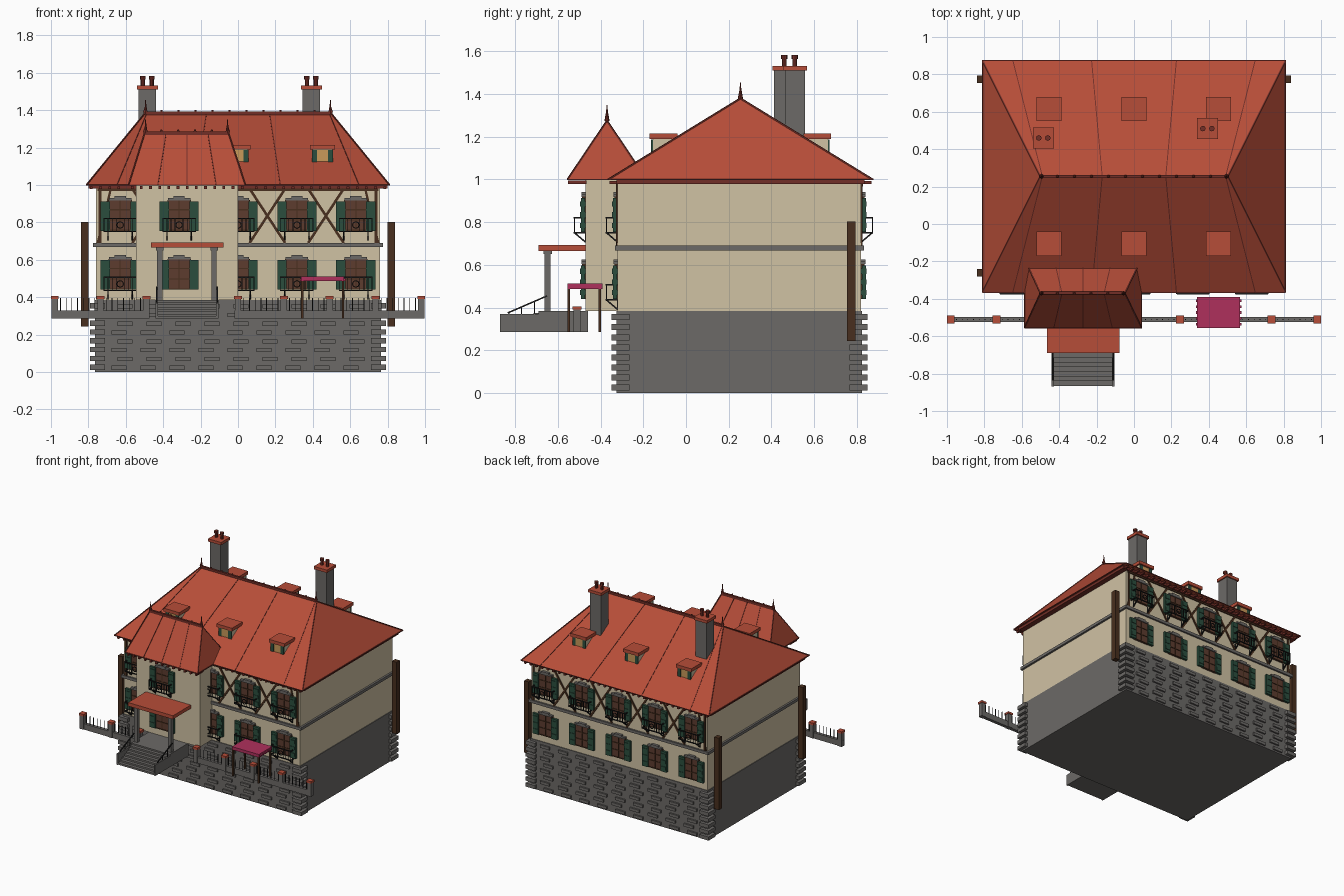
import bpy, bmesh, math
from mathutils import Vector, Matrix

if "Cube" in bpy.data.objects:
    bpy.data.objects.remove(bpy.data.objects["Cube"], do_unlink=True)


def material(name, *rgb):
    m = bpy.data.materials.new(name)
    m.use_nodes = True
    m.diffuse_color = (*rgb, 1)
    m.node_tree.nodes["Principled BSDF"].inputs["Base Color"].default_value = (*rgb, 1)
    return m


CREAM = material("cream_plaster", .63, .54, .37)
STONE = material("grey_stone", .15, .142, .135)
TILE = material("red_tile", .47, .075, .04)
TRIM = material("dark_red_trim", .17, .028, .02)
GREEN = material("shutter_green", .024, .076, .048)
PANE = material("window_brown", .11, .045, .028)
WOOD = material("timber_brown", .065, .028, .013)
IRON = material("black_iron", .012, .012, .012)
PINK = material("pink_canvas", .43, .03, .107)
TAN = material("dormer_tan", .58, .32, .1)


class Part:
    """Collects simple solids into one named object."""

    def __init__(self, name, mat):
        self.name, self.mat, self.bm = name, mat, bmesh.new()

    def box(self, x0, x1, y0, y1, z0, z1):
        size = Matrix.Diagonal((abs(x1 - x0), abs(y1 - y0), abs(z1 - z0), 1))
        mid = Matrix.Translation(((x0 + x1) / 2, (y0 + y1) / 2, (z0 + z1) / 2))
        bmesh.ops.create_cube(self.bm, matrix=mid @ size)
        return self

    def block(self, x, y, half, z0, z1):
        return self.box(x - half, x + half, y - half, y + half, z0, z1)

    def bar(self, a, b, w=.008):
        a, b = Vector(a), Vector(b)
        turn = (b - a).to_track_quat('Z', 'Y').to_matrix().to_4x4()
        size = Matrix.Diagonal((w, w, (b - a).length, 1))
        bmesh.ops.create_cube(self.bm, matrix=Matrix.Translation((a + b) / 2) @ turn @ size)
        return self

    def cone(self, x, y, z0, z1, r0, r1, sides=8):
        bmesh.ops.create_cone(self.bm, cap_ends=True, segments=sides, radius1=r0, radius2=r1,
                              depth=z1 - z0, matrix=Matrix.Translation((x, y, (z0 + z1) / 2)))
        return self

    def done(self):
        bmesh.ops.recalc_face_normals(self.bm, faces=self.bm.faces)
        mesh = bpy.data.meshes.new(self.name)
        self.bm.to_mesh(mesh)
        self.bm.free()
        mesh.materials.append(self.mat)
        obj = bpy.data.objects.new(self.name, mesh)
        bpy.context.scene.collection.objects.link(obj)


def hip_roof(name, x0, x1, y0, y1, z, r0, r1, top, seams):
    """Hipped roof with seams, ridge crest and finials."""
    mid = (y0 + y1) / 2
    roof = Part(name, TILE)
    pts = [(x0, y0, z), (x1, y0, z), (x1, y1, z), (x0, y1, z), (r0, mid, top), (r1, mid, top)]
    a, b, c, d, l, r = [roof.bm.verts.new(p) for p in pts]
    for face in ((a, b, r, l), (b, c, r), (c, d, l, r), (d, a, l), (d, c, b, a)):
        roof.bm.faces.new(face)
    roof.done()
    trim = Part(name + "_trim", TRIM)
    for i, p in enumerate(pts[:4]):
        trim.bar(p, pts[5 if i in (1, 2) else 4], .007)
        trim.bar(p, pts[(i + 1) % 4], .006)
    cx, half_eave, half_ridge = (x0 + x1) / 2, (x1 - x0) / 2, (r1 - r0) / 2
    for e, g in seams:
        for y in (y0, y1):
            trim.bar((cx + e * half_eave, y, z), (cx + g * half_ridge, mid, top), .005)
    trim.box(r0, r1, mid - .008, mid + .008, top - .008, top + .012)
    count = round((r1 - r0) / .09)
    for i in range(count + 1):
        trim.cone(r0 + (r1 - r0) * i / count, mid, top + .01, top + .022, .008, .004)
    for x in (r0 + .006, r1 - .006):
        trim.cone(x, mid, top, top + .035, .012, .006).cone(x, mid, top + .03, top + .075, .005, .002)
    trim.done()


# Main body
Part("stone_base", STONE).box(-.765, .765, -.325, .825, 0, .385).done()
Part("main_walls", CREAM).box(-.76, .76, -.32, .82, .385, .99).done()
Part("string_course", STONE).box(-.775, .775, -.333, .833, .668, .69).done()
Part("entrance_tower", CREAM).box(-.545, 0, -.47, -.3, .385, 1).done()

# Corner quoins and wall stones
quoins = Part("corner_quoins", STONE)
stones = Part("wall_stones", STONE)
for row in range(8):
    z = .012 + row * .047
    for sx in (-1, 1):
        for y, s in ((-.325, -1), (.825, 1)):
            quoins.box(sx * .71, sx * .79, y - s * .06, y + s * .024, z, z + .028)
    for col in range(-4, 5):
        for y, s in ((-.325, -1), (.825, 1)):
            x = col * .155 + (.015 if row % 2 else -.015)
            stones.box(x - .04, x + .04, y, y + s * .012, z, z + .022)
quoins.done()
stones.done()

# Roofs
hip_roof("main_roof", -.81, .81, -.365, .875, 1, -.5, .5, 1.38,
         [(-.8, -.98), (-.28, -.34), (.28, .34), (.8, .98)])
hip_roof("tower_roof", -.585, .04, -.555, -.185, 1, -.5, -.05, 1.275,
         [(-.5, -.5), (0, 0), (.5, .5)])
Part("eaves_board", TRIM).box(-.8, .8, -.325, .835, .98, .999).done()
rafters = Part("rafter_ends", TRIM)
for i in range(33):
    x = -.784 + i * .049
    rafters.box(x - .007, x + .007, .825, .868, .978, .992)
    if not -.6 < x < .05:
        rafters.box(x - .007, x + .007, -.358, -.315, .978, .992)
for i in range(13):
    x = -.566 + i * .049
    rafters.box(x - .007, x + .007, -.552, -.465, .978, .996)
rafters.done()

# Chimneys
for side, x, y in (("right", -.485, .46), ("left", .392, .51)):
    Part(side + "_chimney", STONE).block(x, y, .047, 1.12, 1.512).done()
    Part(side + "_chimney_cap", TILE).block(x, y, .056, 1.51, 1.532).done()
    pots = Part(side + "_chimney_pots", TRIM)
    for dx in (-.024, .024):
        pots.cone(x + dx, y, 1.53, 1.57, .011, .011).cone(x + dx, y, 1.565, 1.583, .015, .015)
    pots.done()

# Dormers, mirrored about the ridge
ridge = .255
body, cap = Part("dormer_walls", CREAM), Part("dormer_caps", TILE)
glass, flaps = Part("dormer_windows", TAN), Part("dormer_shutters", GREEN)
for x in (-.455, 0, .452):
    for s in (-1, 1):
        face = ridge + s * .41
        body.box(x - .054, x + .054, face, face - s * .17, 1.1, 1.192)
        cap.box(x - .067, x + .067, face + s * .015, face - s * .115, 1.19, 1.215)
        glass.box(x - .03, x + .03, face, face + s * .005, 1.125, 1.187)
        for k in (-1, 1):
            flaps.box(x + k * .03, x + k * .056, face, face + s * .008, 1.12, 1.187)
for part in (body, cap, glass, flaps):
    part.done()

# Windows with shutters and balconies
panes, frames = Part("window_panes", PANE), Part("window_frames", WOOD)
shutters, lintels = Part("shutters", GREEN), Part("window_lintels", STONE)
rails = Part("balcony_rails", IRON)


def window(x, wall, s, z, balcony):
    panes.box(x - .062, x + .062, wall, wall + s * .012, z, z + .165)
    for dx in (-.06, 0, .06):
        frames.box(x + dx - .003, x + dx + .003, wall, wall + s * .016, z, z + .165)
    for dz in (0, .055, .11):
        frames.box(x - .06, x + .06, wall, wall + s * .016, z + dz, z + dz + .006)
    lintels.box(x - .06, x + .06, wall, wall + s * .02, z + .163, z + .176)
    lintels.box(x - .03, x + .03, wall, wall + s * .02, z + .176, z + .186)
    for k in (-1, 1):
        shutters.box(x + k * .055, x + k * .105, wall + s * .004, wall + s * .022, z, z + .158)
        for dz in (.03, .08, .13):
            shutters.box(x + k * .06, x + k * .1, wall, wall + s * .026, z + dz - .012, z + dz + .012)
    if not balcony:
        return
    out, low, top = wall + s * .053, z - .004, z + .066
    for h in (low, top):
        rails.bar((x - .086, out, h), (x + .086, out, h), .007)
        for k in (-1, 1):
            rails.bar((x + k * .086, wall, h), (x + k * .086, out, h), .007)
    for i in range(9):
        dx = -.086 + i * .0215
        if i != 4:
            rails.bar((x + dx, out, low), (x + dx, out, top), .004)
    for k in (-1, 1):
        rails.bar((x + k * .065, wall, low - .045), (x + k * .065, out, low), .007)
        rails.bar((x + k * .065, wall, low), (x + k * .065, wall, low - .045), .007)
    ring = [(x + .018 * math.cos(a), out, z + .031 + .018 * math.sin(a))
            for a in (i * math.tau / 8 for i in range(8))]
    for i, p in enumerate(ring):
        rails.bar(p, ring[i - 1], .005)


for i in range(-2, 3):
    x = i * .315
    front = -.47 if i == -1 else -.32
    for z in (.755, .44):
        window(x, front, -1, z, not (i == -1 and z < .5))
        window(x, .82, 1, z, z > .5)
for part in (panes, frames, shutters, lintels, rails):
    part.done()

# Half timbering on the upper storey
timber = Part("half_timbering", WOOD)
for wall in (-.32, .82):
    for x in (-.47, -.157, .157, .47):
        for k in (-1, 1):
            timber.bar((x - k * .095, wall, .69), (x + k * .095, wall, .98), .014)
    for k in (-1, 1):
        timber.bar((k * .738, wall, .69), (k * .738, wall, .98), .014)
        timber.bar((k * .75, wall, .69), (k * .68, wall, .98), .012)
    timber.box(-.75, .75, wall - .008, wall + .008, .968, .982)
timber.done()

# Entrance porch and stairs
Part("porch_canopy", TILE).box(-.465, -.078, -.69, -.465, .665, .693).done()
columns = Part("porch_columns", STONE)
for x in (-.418, -.128):
    columns.block(x, -.648, .014, .36, .667).block(x, -.648, .02, .65, .667)
columns.done()
steps = Part("entrance_steps", STONE).box(-.44, -.105, -.69, -.46, .285, .385)
for i in range(7):
    steps.box(-.43, -.115, -.865 + i * .025, -.68, .285, .299 + i * .0125)
for x in (-.44, -.117):
    steps.box(x, x + .012, -.87, -.49, .285, .37)
steps.done()
handrail = Part("stair_handrails", IRON)
for x in (-.434, -.111):
    handrail.bar((x, -.835, .375), (x, -.65, .455), .007)
    for y in (-.83, -.77, -.71):
        handrail.bar((x, y, .33), (x, y, .375 + (y + .835) * .43), .005)
handrail.done()

# Garden wall with posts and pickets
wall, caps, pickets = Part("garden_wall", STONE), Part("post_caps", TILE), Part("fence_pickets", IRON)
for posts in ((-.98, -.735, -.49), (0, .245, .49, .735, .98)):
    wall.box(posts[0] - .018, posts[-1] + .018, -.523, -.498, .285, .33)
    for x in posts:
        wall.block(x, -.51, .017, .285, .392)
        caps.block(x, -.51, .021, .39, .406)
    for x in posts[:-1]:
        for i in range(1, 8):
            px = x + i * .0306
            pickets.bar((px, -.51, .33), (px, -.51, .395), .004)
for part in (wall, caps, pickets):
    part.done()

# Garden awning
awning = Part("awning_canvas", PINK).box(.337, .568, -.555, -.39, .488, .512)
for i in range(5):
    y = -.535 + i * .031
    awning.box(.331, .574, y - .007, y + .007, .488, .5)
awning.done()
legs = Part("awning_posts", WOOD)
for x in (.343, .562):
    for y in (-.549, -.404):
        legs.block(x, y, .006, .285, .49)
legs.done()

# Tall side posts
side_posts = Part("side_posts", WOOD)
for x, y in ((-.82, -.26), (-.82, .775), (.82, .775)):
    side_posts.block(x, y, .02, .243, .803)
side_posts.done()
